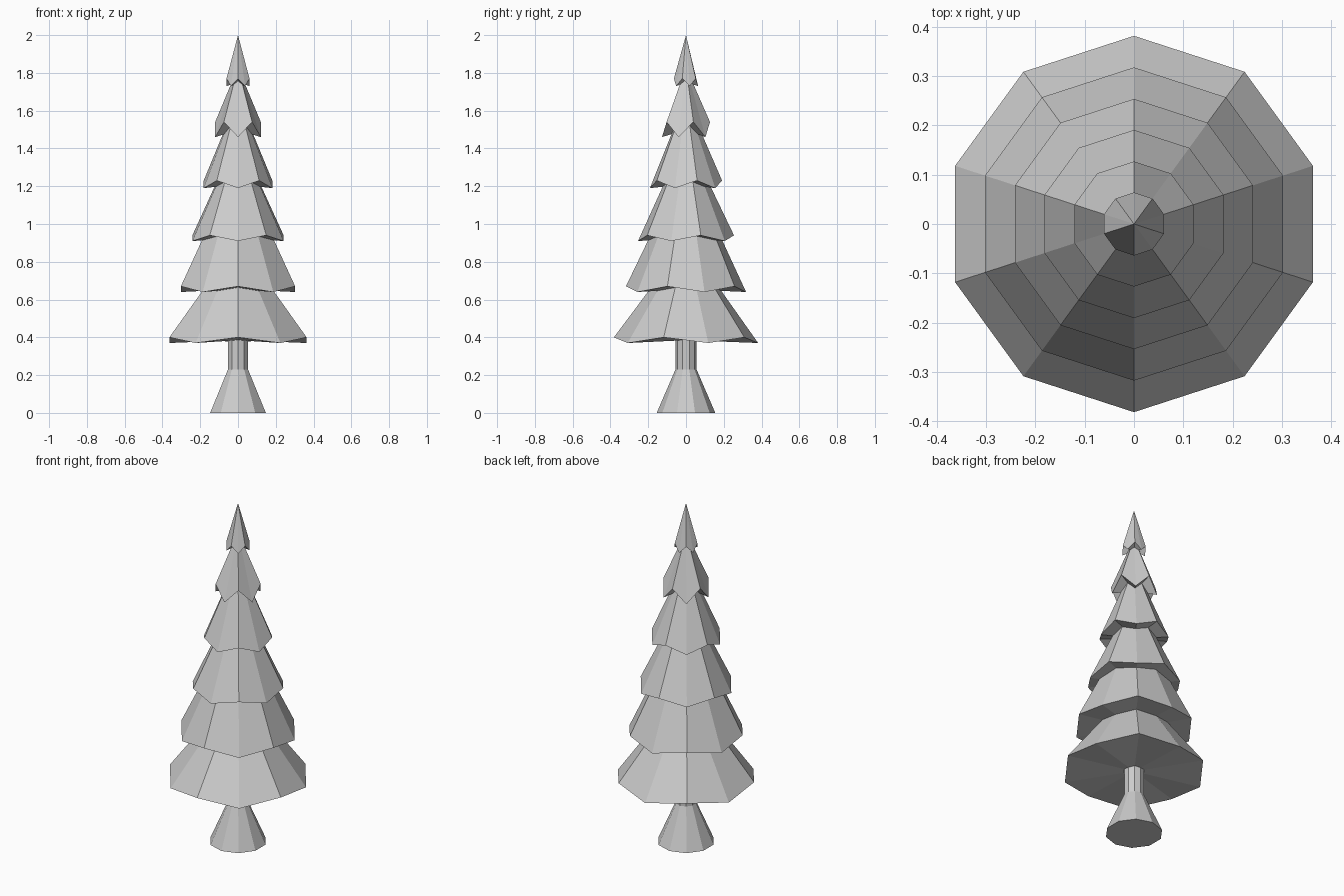
import bpy, bmesh, math

cube = bpy.data.objects.get("Cube")
if cube:
    bpy.data.objects.remove(cube, do_unlink=True)

SIDES = 10

grey = bpy.data.materials.new("plain grey")
grey.use_nodes = True
grey.diffuse_color = (0.6, 0.6, 0.6, 1)
grey.node_tree.nodes["Principled BSDF"].inputs["Base Color"].default_value = grey.diffuse_color


def ring(bm, radius, z_even, z_odd):
    """Ten-sided ring starting at the front, alternating between two heights."""
    verts = []
    for k in range(SIDES):
        a = -math.pi / 2 + math.tau * k / SIDES
        z = z_odd if k % 2 else z_even
        verts.append(bm.verts.new((radius * math.cos(a), radius * math.sin(a), z)))
    return verts


def bridge(bm, low, high):
    for k in range(SIDES):
        n = (k + 1) % SIDES
        bm.faces.new((low[k], low[n], high[n], high[k]))


def fan(bm, loop, z):
    tip = bm.verts.new((0, 0, z))
    for k in range(SIDES):
        bm.faces.new((loop[k], loop[(k + 1) % SIDES], tip))


def finish(bm, name):
    bmesh.ops.recalc_face_normals(bm, faces=bm.faces)
    mesh = bpy.data.meshes.new(name)
    bm.to_mesh(mesh)
    bm.free()
    mesh.materials.append(grey)
    bpy.context.collection.objects.link(bpy.data.objects.new(name, mesh))


# Trunk: flared foot and a narrow straight stem
bm = bmesh.new()
rings = [ring(bm, r, z, z) for r, z in ((0.155, 0), (0.056, 0.23), (0.056, 0.5))]
bridge(bm, rings[0], rings[1])
bridge(bm, rings[1], rings[2])
bm.faces.new(rings[0])
bm.faces.new(rings[2])
finish(bm, "trunk")

# Branch tiers: radius, rim height at front, rim height at next corner, apex
tiers = (
    (0.382, 0.40, 0.37, 0.91),
    (0.318, 0.67, 0.64, 1.33),
    (0.254, 0.91, 0.94, 1.47),
    (0.191, 1.19, 1.23, 1.67),
    (0.127, 1.46, 1.54, 1.83),
    (0.064, 1.77, 1.73, 2.00),
)
for i, (radius, z_even, z_odd, apex) in enumerate(tiers, 1):
    bm = bmesh.new()
    rim = ring(bm, radius, z_even, z_odd)
    fan(bm, rim, apex)
    fan(bm, rim, (z_even + z_odd) / 2)
    finish(bm, f"branch_tier_{i}")
